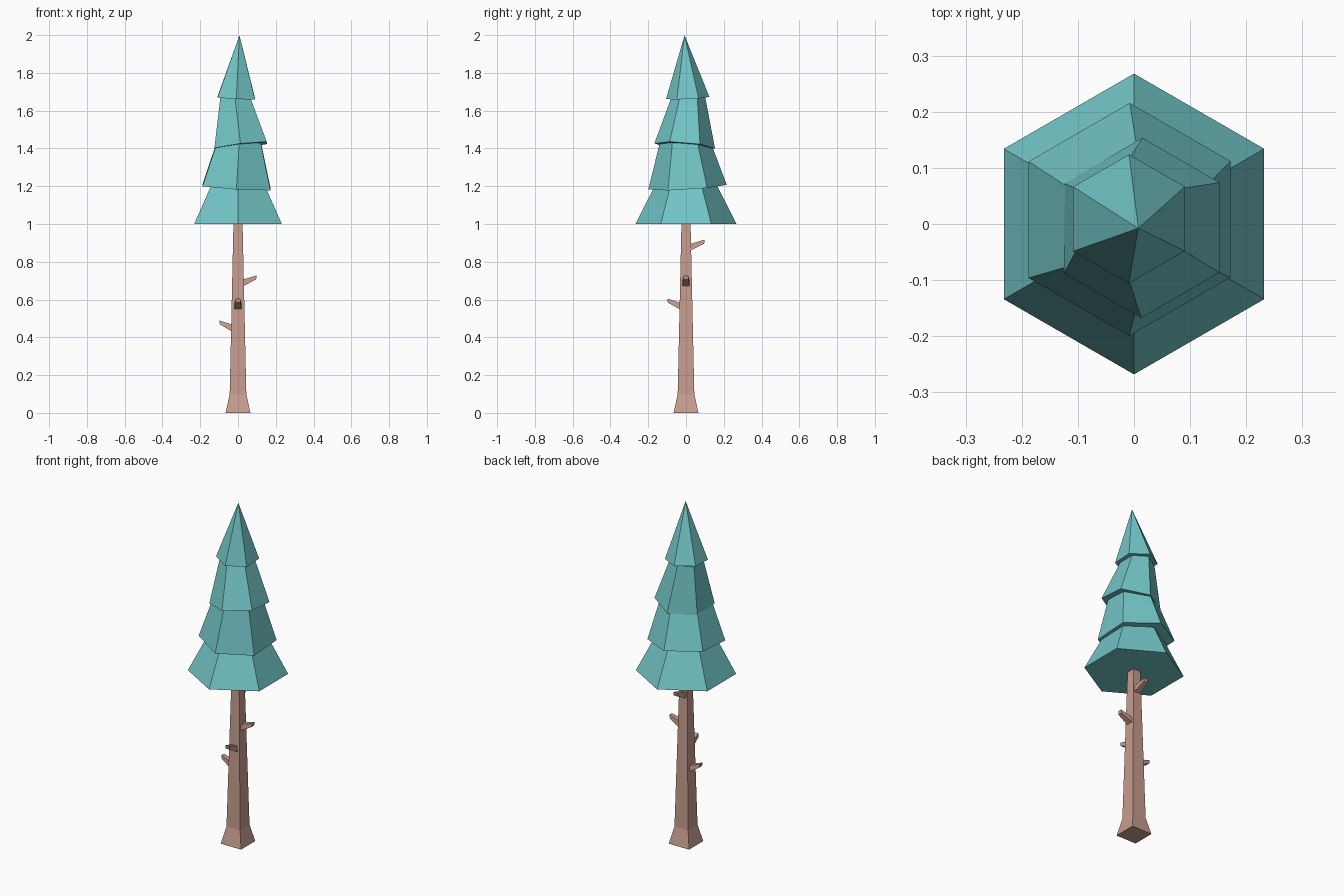
import bpy, math
from mathutils import Vector, Matrix

if "Cube" in bpy.data.objects:
    bpy.data.objects.remove(bpy.data.objects["Cube"])


def material(name, rgb):
    m = bpy.data.materials.new(name)
    m.diffuse_color = (*rgb, 1)
    m.use_nodes = True
    m.node_tree.nodes["Principled BSDF"].inputs["Base Color"].default_value = m.diffuse_color
    return m


needles = material("needles", (0.17, 0.56, 0.57))
bark = material("bark", (0.58, 0.34, 0.27))


def loft(name, rings, mat):
    """Closed flat-faced solid through rings of equal point count; a one-point last ring is an apex."""
    n = len(rings[0])
    verts = [v for ring in rings for v in ring]
    faces = [tuple(reversed(range(n)))]
    for r in range(len(rings) - 1):
        a, b = r * n, (r + 1) * n
        for i in range(n):
            j = (i + 1) % n
            if len(rings[r + 1]) == 1:
                faces.append((a + i, a + j, b))
            else:
                faces.append((a + i, a + j, b + j, b + i))
    if len(rings[-1]) > 1:
        faces.append(tuple(range(len(verts) - n, len(verts))))
    me = bpy.data.meshes.new(name)
    me.from_pydata(verts, [], faces)
    me.materials.append(mat)
    ob = bpy.data.objects.new(name, me)
    bpy.context.collection.objects.link(ob)
    return ob


def polygon(n, radius, z, turn):
    if radius == 0:
        return [Vector((0, 0, z))]
    return [Vector((radius * math.cos(turn + math.tau * i / n),
                    radius * math.sin(turn + math.tau * i / n), z)) for i in range(n)]


# Square tapered trunk with a flared foot
trunk_profile = [(0.066, 0), (0.044, 0.1), (0.024, 1.01)]
loft("trunk", [polygon(4, h * math.sqrt(2), z, math.pi / 4) for h, z in trunk_profile], bark)

# Hexagonal foliage tiers: centre of base, slope in x and y, bottom radius, top radius, height
tiers = [
    ((0, 0, 1.0), (0, 0), 0.268, 0.166, 0.20),
    ((-0.008, 0.008, 1.195), (-0.06, 0.06), 0.208, 0.132, 0.245),
    ((0.014, -0.007, 1.413), (0.12, -0.083), 0.161, 0.088, 0.265),
    ((-0.009, 0.009, 1.667), (-0.05, 0.05), 0.115, 0, 0.333),
]
for k, (centre, (sx, sy), r0, r1, h) in enumerate(tiers):
    tilt = Vector((0, 0, 1)).rotation_difference(Vector((-sx, -sy, 1))).to_matrix().to_4x4()
    place = Matrix.Translation(centre) @ tilt
    rings = [[place @ p for p in polygon(6, r, z, math.pi / 2)] for r, z in ((r0, 0), (r1, h))]
    loft(f"foliage_tier_{k + 1}", rings, needles)

# Tapered branch stubs, one on each side: angle, root distance, root mid height
stubs = [("right", 0, 0.024, 0.687), ("back", 90, 0.02, 0.876),
         ("left", 180, 0.032, 0.449), ("front", 270, 0.028, 0.564)]
for side, angle, root, z in stubs:
    turn = Matrix.Rotation(math.radians(angle), 3, 'Z')
    rings = []
    for d, w, lo, hi in ((root, 0.021, -0.02, 0.018), (0.099, 0.013, 0.02, 0.041)):
        # the cut end leans slightly so the stub points upwards
        rings.append([turn @ Vector(p) for p in (
            (d - 0.003, -w, z + lo), (d - 0.003, w, z + lo),
            (d, w * 0.85, z + hi), (d, -w * 0.85, z + hi))])
    loft(f"branch_stub_{side}", rings, bark)
